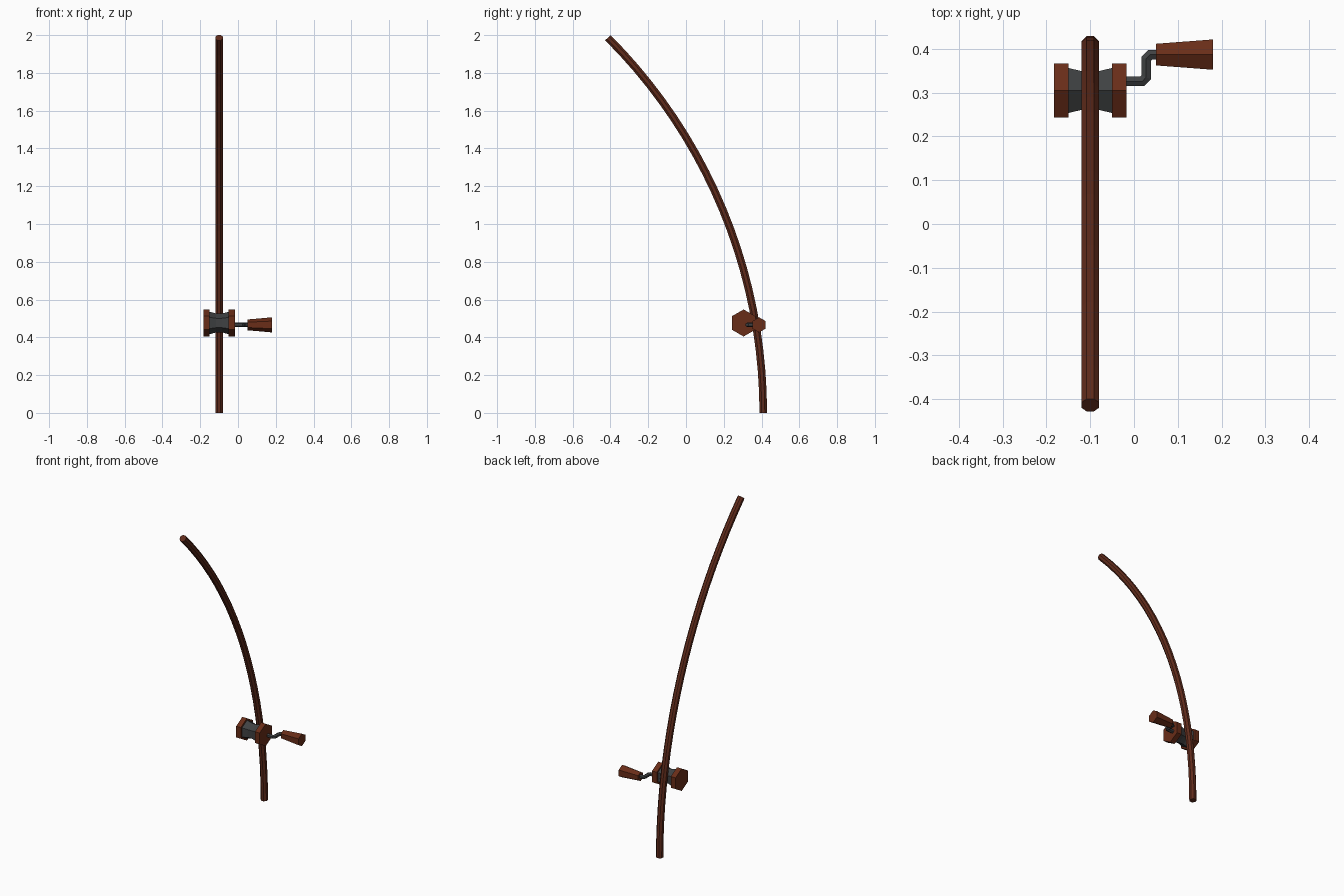
import bpy, bmesh
from math import pi, sin, cos
from mathutils import Vector

if "Cube" in bpy.data.objects:
    bpy.data.objects.remove(bpy.data.objects["Cube"])


def material(name, rgb):
    m = bpy.data.materials.new(name)
    m.diffuse_color = (*rgb, 1)
    m.use_nodes = True
    m.node_tree.nodes["Principled BSDF"].inputs["Base Color"].default_value = m.diffuse_color
    return m


rod_wood = material("rod_wood", (0.115, 0.024, 0.011))
wood = material("wood", (0.14, 0.026, 0.009))
metal = material("metal", (0.05, 0.053, 0.055))


def sweep(name, path, radii, sides, up, mat, phase=0.0):
    """Flat-faced tube along a planar path; up is the normal of that plane."""
    pts = [Vector(p) for p in path]
    up = Vector(up)
    bm = bmesh.new()
    rings = []
    for i, p in enumerate(pts):
        a = (p - pts[i - 1]).normalized() if i else None
        b = (pts[i + 1] - p).normalized() if i + 1 < len(pts) else None
        t = ((a or b) + (b or a)).normalized()
        side = t.cross(up) / t.dot(a or b)      # mitred at bends
        r = radii[i] if isinstance(radii, list) else radii
        angles = [phase + 2 * pi * k / sides for k in range(sides)]
        rings.append([bm.verts.new(p + r * (cos(g) * up + sin(g) * side)) for g in angles])
    for r0, r1 in zip(rings, rings[1:]):
        for k in range(sides):
            n = (k + 1) % sides
            bm.faces.new((r0[k], r0[n], r1[n], r1[k]))
    bm.faces.new(rings[0])
    bm.faces.new(rings[-1])
    bmesh.ops.recalc_face_normals(bm, faces=bm.faces[:])
    me = bpy.data.meshes.new(name)
    bm.to_mesh(me)
    bm.free()
    me.materials.append(mat)
    ob = bpy.data.objects.new(name, me)
    bpy.context.collection.objects.link(ob)
    return ob


X, Y, Z = (1, 0, 0), (0, 1, 0), (0, 0, 1)

# Bent rod: an eighth of a circle, octagonal section
R, N = 2.809, 20
arc = [(-0.1, 0.409 - R * (1 - cos(a)), R * sin(a))
       for a in (i / N * pi / 4 for i in range(N + 1))]
sweep("rod", arc, 0.02 / cos(pi / 8), 8, X, rod_wood, pi / 8)

# Reel: two hexagonal flanges and a waisted spool
ry, rz = 0.305, 0.476
for name, x in (("left_flange", -0.183), ("right_flange", -0.05)):
    sweep(name, [(x, ry, rz), (x + 0.033, ry, rz)], 0.0715, 6, Z, wood)
sweep("spool", [(x, ry, rz) for x in (-0.152, -0.116, -0.084, -0.048)],
      [0.06, 0.05, 0.05, 0.06], 6, Z, metal)

# Crank with chamfered bends
hz = 0.466
crank = [(-0.03, 0.326), (0.019, 0.326), (0.0275, 0.335),
         (0.0275, 0.377), (0.037, 0.387), (0.06, 0.387)]
sweep("crank", [(x, y, hz) for x, y in crank], 0.0125, 6, Z, metal)

# Tapered hexagonal handle
sweep("handle", [(0.05, 0.387, hz), (0.181, 0.387, hz)], [0.0285, 0.04], 6, Z, wood)
